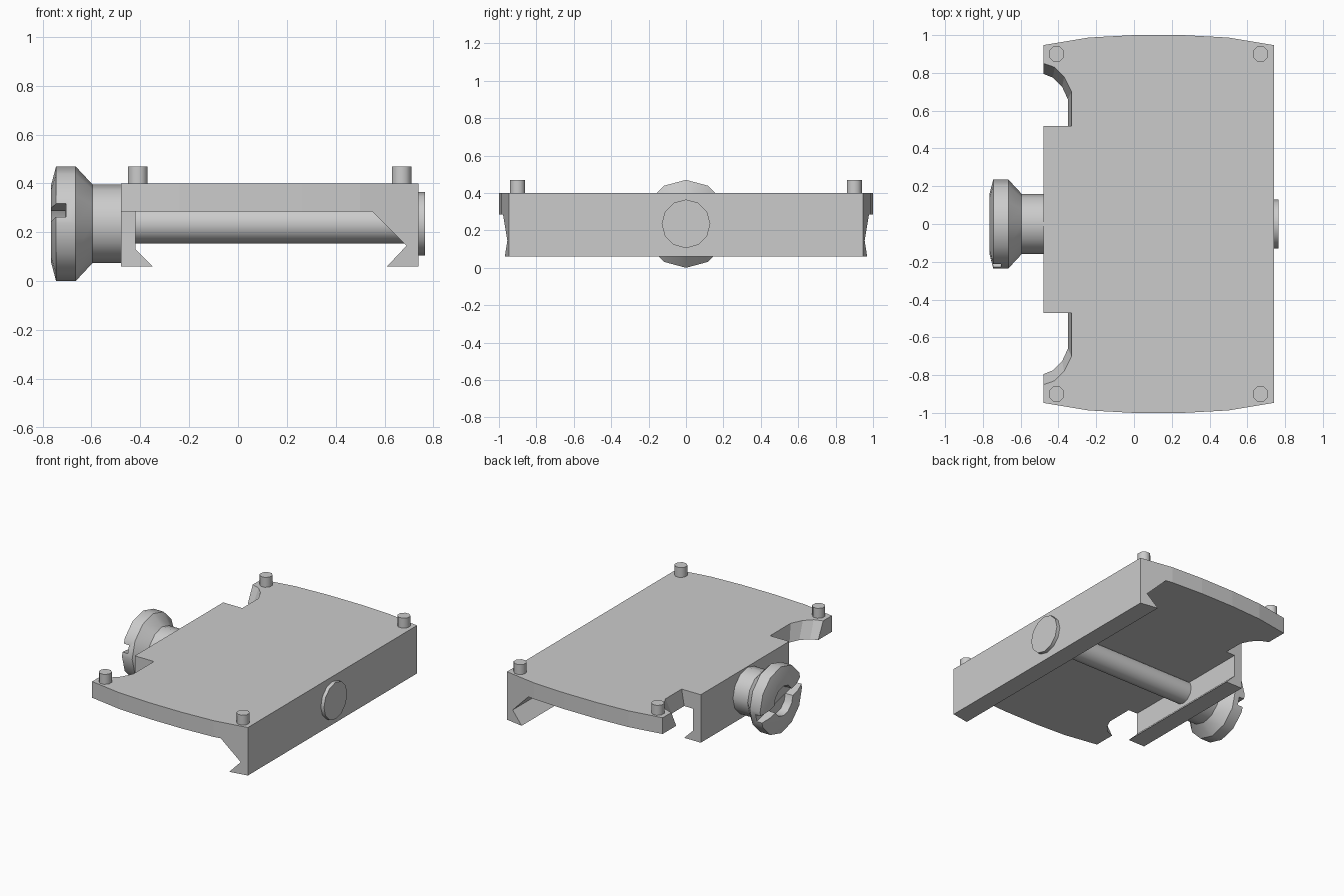
import bpy, bmesh, math
from mathutils import Matrix

if "Cube" in bpy.data.objects:
    bpy.data.objects.remove(bpy.data.objects["Cube"])

AXIS_Z = 0.235


def finish(name, bm, angle=None):
    bmesh.ops.recalc_face_normals(bm, faces=bm.faces)
    me = bpy.data.meshes.new(name)
    bm.to_mesh(me)
    bm.free()
    ob = bpy.data.objects.new(name, me)
    bpy.context.collection.objects.link(ob)
    if angle:
        smooth(ob, angle)
    return ob


def smooth(ob, angle):
    bpy.ops.object.select_all(action='DESELECT')
    bpy.context.view_layer.objects.active = ob
    ob.select_set(True)
    bpy.ops.object.shade_smooth_by_angle(angle=math.radians(angle))


def loft(name, rings, angle=None):
    """Skin matching closed rings and cap both ends."""
    bm = bmesh.new()
    vs = [[bm.verts.new(p) for p in r] for r in rings]
    n = len(rings[0])
    for a, b in zip(vs, vs[1:]):
        for i in range(n):
            j = (i + 1) % n
            bm.faces.new((a[i], a[j], b[j], b[i]))
    bm.faces.new(vs[0])
    bm.faces.new(vs[-1])
    return finish(name, bm, angle)


def turned(name, profile, sides=12, angle=35):
    """Rings of (x, radius) around the bolt axis."""
    rings = []
    for x, r in profile:
        rings.append([(x, r * math.sin(2 * math.pi * i / sides),
                       AXIS_Z + r * math.cos(2 * math.pi * i / sides))
                      for i in range(sides)])
    return loft(name, rings, angle)


# Plate with bowed ends and two sloped notches on the left edge
bow = [(-0.48, 0.947), (-0.24, 0.987), (0.0, 1.0), (0.26, 1.0), (0.5, 0.987), (0.74, 0.947)]
notch_top = [(-0.48, 0.85), (-0.42, 0.83), (-0.37, 0.78), (-0.33, 0.70)]
notch_low = [(-0.48, 0.795), (-0.43, 0.775), (-0.38, 0.725), (-0.35, 0.66)]


def outline(notch, z):
    x = notch[-1][0]
    pts = bow + [(px, -py) for px, py in reversed(bow)]
    pts += [(px, -py) for px, py in notch] + [(x, -0.47), (-0.48, -0.47)]
    pts += [(-0.48, 0.52), (x, 0.52)] + notch[::-1]
    return [(px, py, z) for px, py in pts]


loft("plate", [outline(notch_low, 0.285), outline(notch_top, 0.40)])

# Left clamp jaw
jaw = [(-0.48, 0.06), (-0.35, 0.06), (-0.42, 0.13), (-0.42, 0.285), (-0.48, 0.285)]
loft("left_jaw", [[(x, y, z) for x, z in jaw] for y in (-0.47, 0.52)])

# Right clamp rail, its ends following the bow of the plate
rail = [(0.74, 0.06), (0.61, 0.06), (0.69, 0.145), (0.55, 0.285), (0.74, 0.285)]
loft("right_rail", [[(x, s * (0.947 + (0.74 - x) * 0.04 / 0.24), z) for x, z in rail]
                    for s in (-1, 1)])

# Cross bolt and its end cap
turned("cross_bolt", [(-0.45, 0.08), (0.72, 0.08)])
turned("bolt_cap", [(0.73, 0.13), (0.765, 0.13)])

# Knob with a round recess and a tilted slot
knob = turned("knob", [(-0.765, 0.16), (-0.745, 0.235), (-0.665, 0.235),
                       (-0.595, 0.16), (-0.47, 0.16)], angle=None)
recess = turned("recess_cutter", [(-0.85, 0.105), (-0.706, 0.105)], angle=None)
bm = bmesh.new()
bmesh.ops.create_cube(bm, size=1, matrix=Matrix.Translation((-0.775, 0, AXIS_Z))
                      @ Matrix.Rotation(math.radians(-14), 4, 'X')
                      @ Matrix.Diagonal((0.14, 0.7, 0.056, 1)))
slot = finish("slot_cutter", bm)
for cutter in (recess, slot):
    cutter.hide_render = True
    mod = knob.modifiers.new("cut", 'BOOLEAN')
    mod.operation = 'DIFFERENCE'
    mod.solver = 'EXACT'
    mod.object = cutter
    bpy.context.view_layer.objects.active = knob
    bpy.ops.object.modifier_apply(modifier=mod.name)
    bpy.data.objects.remove(cutter)
smooth(knob, 35)

# Four locating pins
for i, (x, y) in enumerate([(x, y) for x in (-0.41, 0.67) for y in (-0.9, 0.9)]):
    bm = bmesh.new()
    bmesh.ops.create_cone(bm, cap_ends=True, segments=8, radius1=0.043, radius2=0.043, depth=0.09,
                          matrix=Matrix.Translation((x, y, 0.425))
                          @ Matrix.Rotation(math.pi / 8, 4, 'Z'))
    finish(f"pin_{i + 1}", bm, 50)
